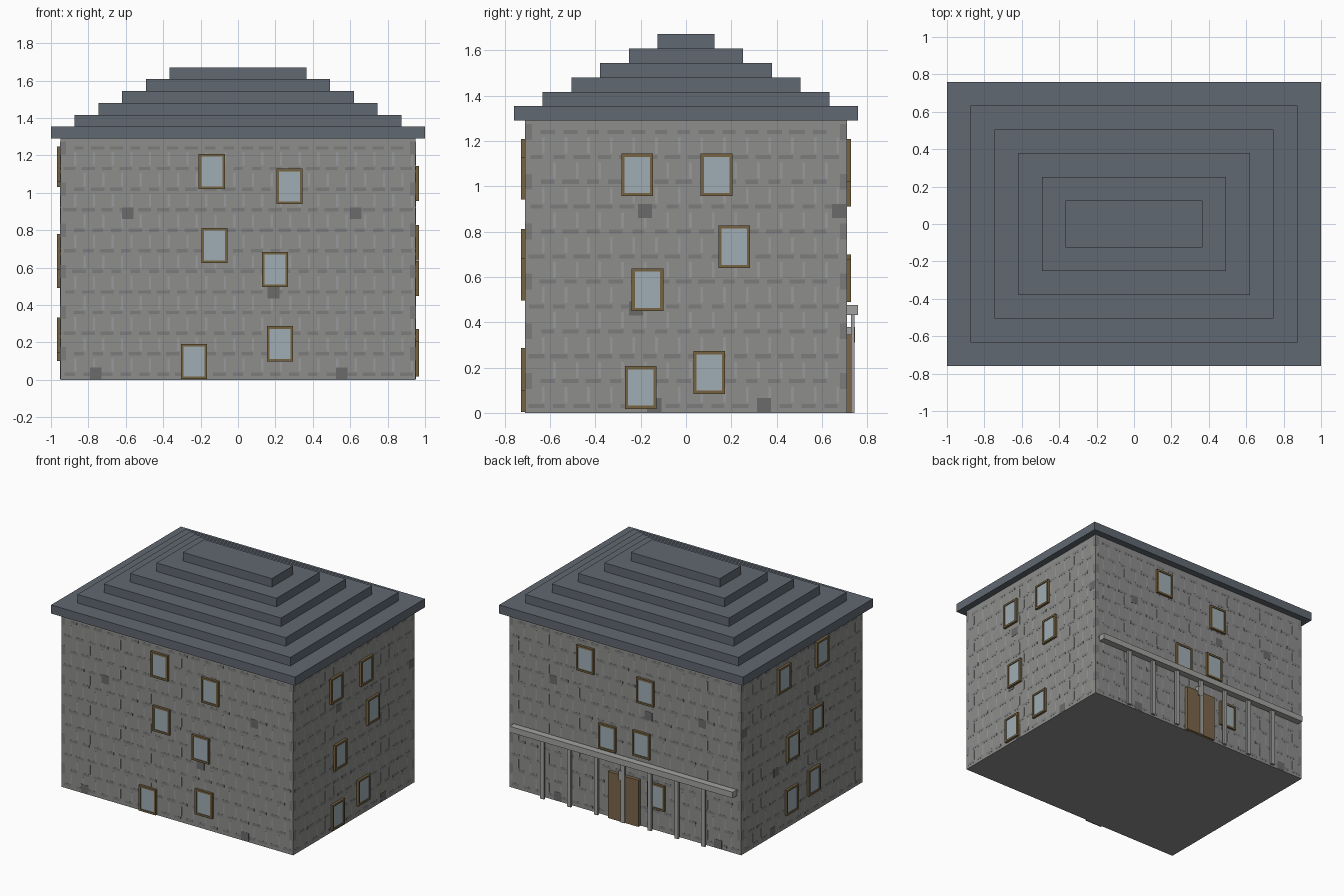
import bpy, bmesh, random
from mathutils import Vector

if "Cube" in bpy.data.objects:
    bpy.data.objects.remove(bpy.data.objects["Cube"])

random.seed(4)
HX, HY, H = 0.95, 0.71, 1.29          # wall half sizes and height


def mat(name, r, g, b):
    m = bpy.data.materials.new(name)
    m.diffuse_color = (r, g, b, 1)
    m.use_nodes = True
    m.node_tree.nodes["Principled BSDF"].inputs["Base Color"].default_value = m.diffuse_color
    return m


STONE = mat("stone", 0.27, 0.27, 0.265)
JOINT = mat("joint", 0.20, 0.20, 0.20)
PALE = mat("pale_joint", 0.32, 0.32, 0.32)
DARK = mat("dark_stone", 0.145, 0.145, 0.145)
SLATE = mat("slate", 0.12, 0.14, 0.165)
WOOD = mat("frame_wood", 0.18, 0.125, 0.055)
DOOR = mat("door_wood", 0.20, 0.135, 0.07)
GLASS = mat("glass", 0.35, 0.42, 0.46)
TRIM = mat("canopy_grey", 0.36, 0.36, 0.35)


def make(name, boxes, material):
    """One object made of boxes given as (low corner, high corner)."""
    bm = bmesh.new()
    for a, b in boxes:
        a, b = Vector(a), Vector(b)
        vs = bmesh.ops.create_cube(bm, size=1)["verts"]
        for v in vs:
            v.co = Vector([(a[i] + b[i]) / 2 + v.co[i] * abs(b[i] - a[i]) for i in range(3)])
    me = bpy.data.meshes.new(name)
    bm.to_mesh(me)
    bm.free()
    me.materials.append(material)
    ob = bpy.data.objects.new(name, me)
    bpy.context.collection.objects.link(ob)
    return ob


def on_wall(side, u, z, w, h, d0, d1):
    """Box on a wall: centre u,z, size w,h, from depth d0 to d1 outward."""
    s = 1 if side in ("right", "back") else -1
    if side in ("front", "back"):
        return (u - w / 2, s * (HY + d0), z - h / 2), (u + w / 2, s * (HY + d1), z + h / 2)
    return (s * (HX + d0), u - w / 2, z - h / 2), (s * (HX + d1), u + w / 2, z + h / 2)


# walls
make("walls", [((-HX, -HY, 0), (HX, HY, H))], STONE)

# stepped hip roof
for i in range(6):
    x, y, z = 1 - 0.127 * i, 0.76 - 0.127 * i, H + 0.0635 * i
    make(f"roof_step_{i + 1}", [((-x, -y, z), (x, y, z + 0.0635))], SLATE)

# windows: centre along wall, centre height
WINDOWS = {
    "front": [(-.14, 1.115), (.275, 1.035), (-.125, .718), (.198, .59), (-.235, .098), (.225, .193)],
    "right": [(-.215, 1.05), (.135, 1.05), (.213, .733), (-.17, .543), (-.2, .112), (.102, .178)],
    "left": [(.22, 1.125), (-.225, 1.155), (-.165, .685), (.115, .585), (-.13, .24), (.13, .195)],
    "back": [(.322, 1.115), (-.17, 1.005), (.142, .583), (-.137, .605), (-.26, .255)],
}
W, WH, B = 0.14, 0.188, 0.014
for side, spots in WINDOWS.items():
    frame, glass = [], []
    for u, z in spots:
        for s in (-1, 1):
            frame.append(on_wall(side, u + s * (W - B) / 2, z, B, WH, -.01, .018))
            frame.append(on_wall(side, u, z + s * (WH - B) / 2, W - 2 * B, B, -.01, .018))
        glass.append(on_wall(side, u, z, W - 2 * B, WH - 2 * B, -.01, .012))
    make(f"{side}_window_frames", frame, WOOD)
    make(f"{side}_window_panes", glass, GLASS)

# masonry joints, upright joints and odd dark stones, almost flush with the wall
DARK_SPOTS = {
    "front": [(-.59, .89), (.63, .89), (.19, .465), (-.76, .035), (.555, .035)],
    "right": [(-.18, .89), (.675, .89), (-.22, .46), (.345, .035), (-.14, .035)],
    "left": [(-.18, .89), (.675, .89), (.3, .46), (.345, .035)],
    "back": [(.59, .89), (-.63, .89), (-.19, .83), (.555, .035), (-.76, .035)],
}
joints, uprights = [], []
for side in DARK_SPOTS:
    half = HX if side in ("front", "back") else HY
    for row in range(12):
        z = 0.03 + row * 0.11
        u = -half + 0.05 + 0.05 * (row % 2)
        while u < half - 0.04:
            joints.append(on_wall(side, u, z, random.uniform(.05, .075), .018, -.002, .0008))
            if z + 0.09 < H:
                uprights.append(on_wall(side, u + .03, z + .05, .012, .07, -.002, .0008))
            u += 0.1
        # alternating corner stones
        if row % 2:
            for s in (-1, 1):
                joints.append(on_wall(side, s * (half - .015), z, .03, .07, -.002, .0008))
    make(f"{side}_dark_stones", [on_wall(side, u, z, .062, .062, -.002, .0014)
                                 for u, z in DARK_SPOTS[side]], DARK)
make("bed_joints", joints, JOINT)
make("upright_joints", uprights, PALE)

# back entrance: door, lamp, row of posts and canopy beam
make("door", [on_wall("back", 0, .1725, .25, .345, -.01, .026)], DOOR)
make("door_lamp", [on_wall("back", .015, .345, .03, .07, 0, .036)], TRIM)
make("canopy_posts", [on_wall("back", .22 * i, .2175, .03, .435, .017, .034) for i in range(-3, 4)], TRIM)
make("canopy_beam", [on_wall("back", 0, .455, 1.83, .044, 0, .05)], TRIM)
